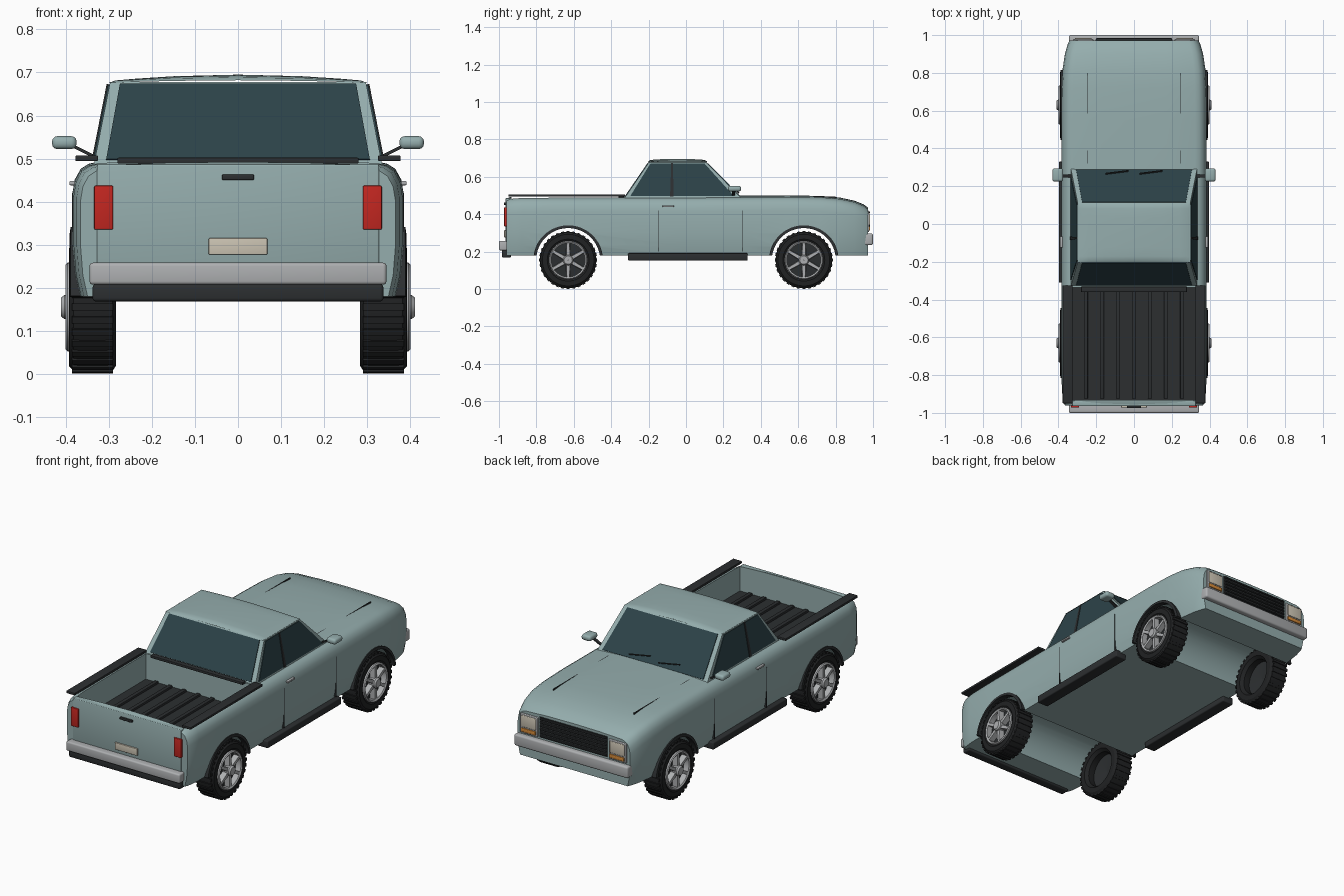
import bpy, bmesh
from math import sin, cos, pi, radians
from mathutils import Vector

if "Cube" in bpy.data.objects:
    bpy.data.objects.remove(bpy.data.objects["Cube"])


def material(name, r, g, b):
    m = bpy.data.materials.new(name)
    m.diffuse_color = (r, g, b, 1)
    m.use_nodes = True
    m.node_tree.nodes["Principled BSDF"].inputs["Base Color"].default_value = m.diffuse_color
    return m


PAINT = material("paint", 0.30, 0.42, 0.42)
BLACK = material("black_trim", 0.025, 0.028, 0.03)
RUBBER = material("rubber", 0.015, 0.016, 0.017)
GLASS = material("glass", 0.025, 0.055, 0.065)
CHROME = material("bright_metal", 0.42, 0.43, 0.44)
RED = material("red_lens", 0.55, 0.02, 0.015)
CREAM = material("cream", 0.60, 0.55, 0.45)
AMBER = material("amber_lens", 0.65, 0.25, 0.04)


def finish(name, bm, mat, angle=30):
    bmesh.ops.recalc_face_normals(bm, faces=bm.faces[:])
    me = bpy.data.meshes.new(name)
    bm.to_mesh(me)
    bm.free()
    ob = bpy.data.objects.new(name, me)
    bpy.context.collection.objects.link(ob)
    me.materials.append(mat)
    smooth(ob, angle)
    return ob


def smooth(ob, angle=30):
    bpy.ops.object.select_all(action='DESELECT')
    ob.select_set(True)
    bpy.context.view_layer.objects.active = ob
    bpy.ops.object.shade_smooth_by_angle(angle=radians(angle))


def box(name, x, y, z, mat, bevel=0.0):
    """Box from (min, max) ranges, optionally bevelled."""
    bm = bmesh.new()
    bmesh.ops.create_cube(bm, size=1)
    for v in bm.verts:
        v.co = [(r[0] + r[1]) / 2 + c * (r[1] - r[0]) for r, c in zip((x, y, z), v.co)]
    if bevel:
        bmesh.ops.bevel(bm, geom=bm.edges[:], offset=bevel, segments=3, profile=0.5, affect='EDGES')
    return finish(name, bm, mat)


def loft(bm, rings, close_ring=True, cap=False, close_loop=False):
    """Skin a list of equal-length point rings."""
    vs = [[bm.verts.new(p) for p in r] for r in rings]
    n = len(vs[0])
    pairs = list(zip(vs, vs[1:])) + ([(vs[-1], vs[0])] if close_loop else [])
    for a, b in pairs:
        for i in range(n if close_ring else n - 1):
            j = (i + 1) % n
            bm.faces.new((a[i], a[j], b[j], b[i]))
    if cap:
        bm.faces.new(vs[0])
        bm.faces.new(vs[-1])


def lathe(name, prof, s, cy, cz, mat, segs=48, a0=0, a1=360):
    """Turn a closed (radius, x) profile about an axle along x; s mirrors it."""
    bm = bmesh.new()
    full = a1 - a0 == 360
    angs = [radians(a0 + (a1 - a0) * i / segs) for i in range(segs if full else segs + 1)]
    rings = [[(s * x, cy + r * cos(a), cz + r * sin(a)) for r, x in prof] for a in angs]
    loft(bm, rings, True, not full, full)
    return finish(name, bm, mat)


def panel(name, corners, mat, u=(0, 1), v=(0, 1), thick=0.004):
    """Thin plate over part of a quad (bottom a-b, top d-c)."""
    a, b, c, d = map(Vector, corners)
    n = (b - a).cross(d - a).normalized() * thick
    at = lambda p, q: a.lerp(b, p).lerp(d.lerp(c, p), q)
    quad = [at(u[0], v[0]), at(u[1], v[0]), at(u[1], v[1]), at(u[0], v[1])]
    bm = bmesh.new()
    loft(bm, [[p - n for p in quad], [p + n for p in quad]], cap=True)
    return finish(name, bm, mat)


def cut(ob, cutter):
    m = ob.modifiers.new("cut", 'BOOLEAN')
    m.operation, m.object, m.solver = 'DIFFERENCE', cutter, 'EXACT'
    bpy.context.view_layer.objects.active = ob
    bpy.ops.object.modifier_apply(modifier=m.name)
    bpy.data.objects.remove(cutter)


# Lower body: lofted cross-sections, then wheel wells and bed cut out
stations = [(-0.96, .366, .476), (-0.94, .375, .484), (-0.88, .382, .488), (-0.7, .385, .489),
            (0, .385, .49), (0.3, .385, .492), (0.55, .385, .493), (0.72, .383, .49),
            (0.82, .378, .482), (0.90, .366, .465), (0.95, .352, .445), (0.972, .342, .428)]
rings = []
for y, w, t in stations:
    half = [(.955 * w, .18), (.985 * w, .23), (w, .30), (w, t - .075), (.985 * w, t - .042),
            (.95 * w, t - .017), (.90 * w, t - .005), (.84 * w, t), (.45 * w, t + .006)]
    rings.append([(x, y, z) for x, z in half] + [(0, y, t + .008)] + [(-x, y, z) for x, z in half[::-1]])
bm = bmesh.new()
loft(bm, rings, cap=True)
body = finish("body", bm, PAINT)
AXLES = (-0.63, 0.63)
for cy in AXLES:
    bm = bmesh.new()
    loft(bm, [[(x, cy + .178 * cos(2 * pi * i / 64), .155 + .178 * sin(2 * pi * i / 64))
               for i in range(64)] for x in (-.6, .6)], cap=True)
    cut(body, finish("arch_cutter", bm, PAINT))
cut(body, box("bed_cutter", (-.325, .325), (-.932, -.335), (.345, .7), PAINT))
smooth(body)

# Cab: tapered box with a crowned roof and inset glass
X0, X1, Z0, Z1 = .335, .297, .485, .678
R0, F0, R1, F1 = -.33, .297, -.198, .108
bm = bmesh.new()
loft(bm, [[(-X0, R0, Z0), (X0, R0, Z0), (X0, F0, Z0), (-X0, F0, Z0)],
          [(-X1, R1, Z1), (X1, R1, Z1), (X1, F1, Z1), (-X1, F1, Z1)]], cap=True)
finish("cab_frame", bm, PAINT)
bm = bmesh.new()
g = [-1, -.95, -.8, -.5, 0, .5, .8, .95, 1]
loft(bm, [[(u * .3, -.045 + v * .158, .676 + .004 * (abs(u) < 1 and abs(v) < 1) + .015 * (1 - u * u) * (1 - v ** 6 * .6))
           for u in g] for v in g], close_ring=False)
finish("roof", bm, PAINT, 50)
panel("rear_window", [(-X0, R0, Z0), (X0, R0, Z0), (X1, R1, Z1), (-X1, R1, Z1)], GLASS, (.04, .96), (.06, .97))
panel("windshield", [(X0, F0, Z0), (-X0, F0, Z0), (-X1, F1, Z1), (X1, F1, Z1)], GLASS, (.04, .96), (.06, .97))

for s in (1, -1):
    side = "right" if s > 0 else "left"
    quad = [(s * X0, R0, Z0), (s * X0, F0, Z0), (s * X1, F1, Z1), (s * X1, R1, Z1)]
    panel(side + "_quarter_window", quad, GLASS, (.04, .39), (.06, .96))
    panel(side + "_door_window", quad, GLASS, (.42, .95), (.06, .96))
    panel(side + "_window_pillar", quad, BLACK, (.39, .42), (.05, .97), .007)

    # Door mirror on a stalk
    box(side + "_mirror", sorted((s * .375, s * .432)), (.225, .295), (.522, .552), PAINT, .012)
    bm = bmesh.new()
    loft(bm, [[(s * x, .255 + dy, z + dz) for dy, dz in ((-.008, -.004), (.008, -.004), (.008, .004), (-.008, .004))]
              for x, z in ((.325, .50), (.385, .53))], cap=True)
    finish(side + "_mirror_stalk", bm, BLACK)

    # Side trim: bed rail, running board, door handle and seams
    box(side + "_bed_rail", sorted((s * .325, s * .378)), (-.95, -.325), (.494, .507), BLACK, .003)
    box(side + "_running_board", sorted((s * .33, s * .398)), (-.31, .33), (.152, .192), BLACK, .006)
    box(side + "_door_handle", sorted((s * .375, s * .392)), (-.125, -.065), (.438, .448), CHROME, .003)
    for y in (-.15, .30):
        box(side + "_door_seam", sorted((s * .37, s * .3855)), (y, y + .003), (.2, .42), BLACK)
    box(side + "_hood_seam", sorted((s * .243, s * .247)), (.32, .80), (.485, .4955), BLACK)

    # Lamps
    box(side + "_tail_lamp", sorted((s * .29, s * .334)), (-.972, -.95), (.335, .437), RED, .003)
    box(side + "_headlamp_bezel", sorted((s * .215, s * .322)), (.955, .979), (.305, .413), CHROME, .004)
    box(side + "_headlamp", sorted((s * .225, s * .312)), (.97, .985), (.342, .405), CREAM, .004)
    box(side + "_indicator", sorted((s * .225, s * .312)), (.97, .985), (.314, .335), AMBER, .003)

    # Wiper
    panel(side + "_wiper", [(s * .09 + .06, .283, .512), (s * .09 - .06, .268, .528),
                            (s * .09 - .06, .265, .532), (s * .09 + .06, .28, .516)], BLACK)

    # Wheels and arch lips
    for cy in AXLES:
        nm = side + ("_front" if cy > 0 else "_rear")
        cz = .155
        lathe(nm + "_arch_lip", [(.171, .36), (.186, .36), (.186, .389), (.171, .391)], s, cy, cz, BLACK, 32, 8, 172)
        lathe(nm + "_tyre", [(.095, .30), (.11, .283), (.136, .283), (.149, .292), (.151, .31), (.151, .368),
                             (.149, .382), (.138, .392), (.112, .393), (.10, .385), (.095, .37)], s, cy, cz, RUBBER)
        bm = bmesh.new()
        for i in range(32):
            a = 2 * pi * i / 32
            pts = [(r, a + d) for r, d in ((.146, -.055), (.155, -.05), (.155, .05), (.146, .055))]
            loft(bm, [[(s * x, cy + r * cos(t), cz + r * sin(t)) for r, t in pts] for x in (.29, .386)], cap=True)
        finish(nm + "_tread", bm, RUBBER)
        lathe(nm + "_wheel_dish", [(.001, .345), (.098, .335), (.098, .365), (.001, .368)], s, cy, cz, BLACK)
        lathe(nm + "_rim", [(.090, .36), (.103, .36), (.103, .396), (.098, .401), (.090, .396)], s, cy, cz, CHROME)
        lathe(nm + "_hub", [(.001, .36), (.028, .36), (.028, .403), (.022, .411), (.001, .411)], s, cy, cz, CHROME, 24)
        bm = bmesh.new()
        for i in range(6):
            a = pi / 6 + i * pi / 3
            d, n = Vector((0, cos(a), sin(a))), Vector((0, -sin(a), cos(a)))
            base = Vector((0, cy, cz))
            loft(bm, [[base + d * r + n * t * h + Vector((s * x, 0, 0))
                       for t, x in ((-1, .365), (1, .365), (.8, .396), (-.8, .396))]
                      for r, h in ((.02, .012), (.094, .009))], cap=True)
        finish(nm + "_spokes", bm, CHROME)

# Bed floor with ribs, front rail and tailgate fittings
box("bed_floor", (-.325, .325), (-.932, -.335), (.34, .35), BLACK)
for i in range(7):
    x = -.255 + i * .085
    box("bed_rib", (x - .011, x + .011), (-.925, -.34), (.348, .362), BLACK, .003)
box("bed_front_rail", (-.28, .28), (-.36, -.332), (.488, .502), BLACK, .003)
box("tailgate_panel", (-.328, .328), (-.964, -.935), (.25, .486), PAINT, .004)
box("tailgate_handle", (-.037, .037), (-.974, -.96), (.45, .463), BLACK, .003)
box("number_plate", (-.068, .068), (-.972, -.96), (.277, .315), CREAM, .002)

# Bumpers and grille
box("rear_bumper", (-.345, .345), (-1, -.945), (.207, .258), CHROME, .008)
box("rear_step", (-.338, .338), (-.985, -.935), (.168, .208), BLACK, .008)
box("front_bumper", (-.345, .345), (.945, 1), (.235, .298), CHROME, .01)
box("grille_back", (-.205, .205), (.955, .976), (.308, .42), BLACK)
for i in range(6):
    z = .315 + i * .0185
    box("grille_bar", (-.2, .2), (.97, .984), (z, z + .008), BLACK, .002)
